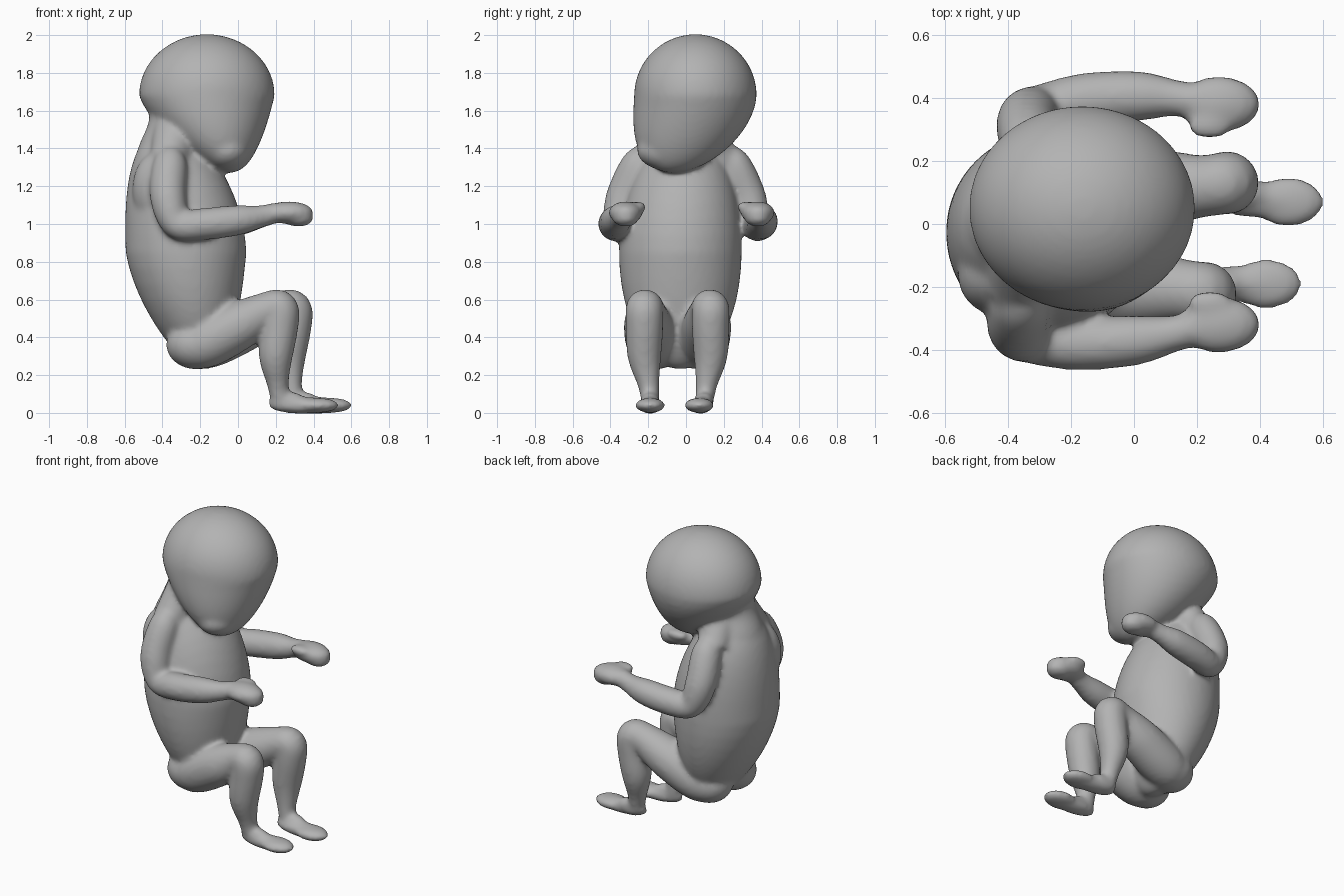
import bpy
import bmesh
from math import sin, cos, pi
from mathutils import Vector

cube = bpy.data.objects.get("Cube")
if cube:
    bpy.data.objects.remove(cube, do_unlink=True)

skin = bpy.data.materials.new("plain_grey")
skin.use_nodes = True
grey = (0.45, 0.45, 0.45, 1)
skin.diffuse_color = grey
skin.node_tree.nodes["Principled BSDF"].inputs["Base Color"].default_value = grey

SIDES = 24
STEPS = 6


def egg(bm, centre, radii, drop=None, narrow=0, lean_low=(0, 0), lean_high=(0, 0)):
    """A ball whose lower half can be longer and narrower, and whose ends can lean."""
    verts = bmesh.ops.create_icosphere(bm, subdivisions=4, radius=1)["verts"]
    for v in verts:
        low = v.co.z < 0
        height = abs(v.co.z)
        lean = lean_low if low else lean_high
        bend = height ** 1.5
        taper = 1 - narrow * height if low else 1
        stretch = drop if low and drop else radii[2]
        v.co = Vector(centre) + Vector((
            v.co.x * radii[0] * taper + lean[0] * bend,
            v.co.y * radii[1] + lean[1] * bend,
            v.co.z * stretch))


def smooth_path(keys):
    """Catmull-Rom interpolation of the positions and thicknesses."""
    points = [keys[0]] + keys + [keys[-1]]
    path = []
    for before, start, end, after in zip(points, points[1:], points[2:], points[3:]):
        for step in range(STEPS):
            t = step / STEPS
            path.append([
                q + t / 2 * (r - p + t * (2 * p - 5 * q + 4 * r - s
                                          + t * (3 * (q - r) + s - p)))
                for p, q, r, s in zip(before, start, end, after)])
    path.append(keys[-1])
    return path


def limb(bm, keys):
    """Sweep a round section along keys of x, y, z and thickness."""
    path = smooth_path(keys)
    centres = [Vector(key[:3]) for key in path]
    rings = []
    for i, centre in enumerate(centres):
        following = centres[min(i + 1, len(centres) - 1)]
        previous = centres[max(i - 1, 0)]
        tangent = (following - previous).normalized()
        side = Vector((0, 1, 0))
        side = (side - tangent * side.dot(tangent)).normalized()
        depth = side.cross(tangent)
        rings.append([
            bm.verts.new(centre + path[i][3] * (side * cos(angle) + depth * sin(angle)))
            for angle in (2 * pi * k / SIDES for k in range(SIDES))])
    faces = [bm.faces.new(rings[0]), bm.faces.new(rings[-1])]
    for lower, upper in zip(rings, rings[1:]):
        for k in range(SIDES):
            n = (k + 1) % SIDES
            faces.append(bm.faces.new((lower[k], upper[k], upper[n], lower[n])))
    bmesh.ops.recalc_face_normals(bm, faces=faces)


def right_side(point):
    return tuple(point)


def left_arm_side(point):
    """The left forearm swings outward toward the hand."""
    x, y, *others = point
    swing = min(1, max(0, 2 * x + 0.6))
    return (x + 0.03 * (1 - swing), 0.06 * swing - y, *others)


def left_leg_side(point):
    """The left leg reaches further forward and sits nearer the middle."""
    x, y, *others = point
    reach = 0.07 * min(1, max(0, 2 * x + 0.6))
    inward = 0.09 + 0.03 * min(1, max(0, 8 * x - 2))
    return (x + reach, -inward - y, *others)


def build_arm(bm, place):
    shoulder = [(-0.35, -0.2, 1.4, 0.04), (-0.36, -0.25, 1.32, 0.09)]
    elbow = [(-0.37, -0.33, 1.14, 0.095), (-0.32, -0.365, 1, 0.08)]
    forearm = [(-0.18, -0.38, 1, 0.085), (0, -0.37, 1.02, 0.08)]
    wrist = [(0.12, -0.35, 1.04, 0.06), (0.2, -0.33, 1.06, 0.055)]
    limb(bm, [place(key) for key in shoulder + elbow + forearm + wrist])
    # Slope from the neck to the shoulder
    limb(bm, [place(key) for key in [(-0.33, -0.06, 1.5, 0.12),
                                     (-0.37, -0.2, 1.32, 0.1)]])
    # Flat hand with a thumb on the inner edge
    palm = place((0.27, -0.32, 1.06))
    egg(bm, palm, (0.13, 0.09, 0.06))
    fingers = place((0.32, -0.32, 1.03))
    egg(bm, fingers, (0.08, 0.07, 0.045))
    thumb = place((0.24, -0.25, 1.09))
    egg(bm, thumb, (0.07, 0.04, 0.03))


def build_leg(bm, place):
    hip = [(-0.3, -0.18, 0.36, 0.06), (-0.2, -0.18, 0.36, 0.13)]
    thigh = [(0, -0.2, 0.46, 0.13), (0.15, -0.21, 0.54, 0.1)]
    knee = [(0.22, -0.22, 0.55, 0.1), (0.22, -0.22, 0.46, 0.1)]
    shin = [(0.2, -0.22, 0.3, 0.09), (0.21, -0.2, 0.16, 0.06)]
    heel = [(0.22, -0.19, 0.08, 0.05), (0.22, -0.19, 0.03, 0.04)]
    limb(bm, [place(key) for key in hip + thigh + knee + shin + heel])
    # Rounded seat behind the thigh
    seat = place((-0.22, -0.16, 0.36))
    egg(bm, seat, (0.16, 0.14, 0.13))
    # Long flat foot, broad toward the toes
    instep = place((0.26, -0.19, 0.06))
    egg(bm, instep, (0.1, 0.05, 0.055))
    sole = place((0.34, -0.19, 0.04))
    egg(bm, sole, (0.18, 0.06, 0.045))
    toes = place((0.42, -0.19, 0.04))
    egg(bm, toes, (0.115, 0.08, 0.04))


bm = bmesh.new()

# Head: round skull narrowing to a turned chin with a broad jaw
egg(bm, (-0.165, 0.05, 1.68), (0.36, 0.325, 0.325), drop=0.41, narrow=0.35,
    lean_low=(0.12, -0.12))
egg(bm, (-0.06, -0.08, 1.39), (0.13, 0.18, 0.11))

# Torso: tall egg leaning back at the shoulders and forward at the seat
egg(bm, (-0.275, -0.03, 0.85), (0.32, 0.325, 0.66), drop=0.62, narrow=0.25,
    lean_low=(0.1, 0), lean_high=(-0.1, 0.03))

# Right shoulder blade, pushed back by the turned upper body
egg(bm, (-0.43, -0.16, 1.18), (0.13, 0.13, 0.2))

# Neck
limb(bm, [(-0.36, -0.01, 1.2, 0.2), (-0.36, 0, 1.35, 0.18),
          (-0.33, 0, 1.5, 0.15), (-0.3, 0.02, 1.65, 0.16)])

# Limbs
for arm_side in (right_side, left_arm_side):
    build_arm(bm, arm_side)
for leg_side in (right_side, left_leg_side):
    build_leg(bm, leg_side)

# All parts share one skin, fused and softened where they meet
mesh = bpy.data.meshes.new("infant_body")
bm.to_mesh(mesh)
bm.free()
mesh.materials.append(skin)
body = bpy.data.objects.new("infant_body", mesh)
bpy.context.collection.objects.link(body)

fuse = body.modifiers.new("fuse", 'REMESH')
fuse.mode = 'VOXEL'
fuse.voxel_size = 0.014
fuse.use_smooth_shade = True
soften = body.modifiers.new("soften", 'SMOOTH')
soften.factor = 0.5
soften.iterations = 12
